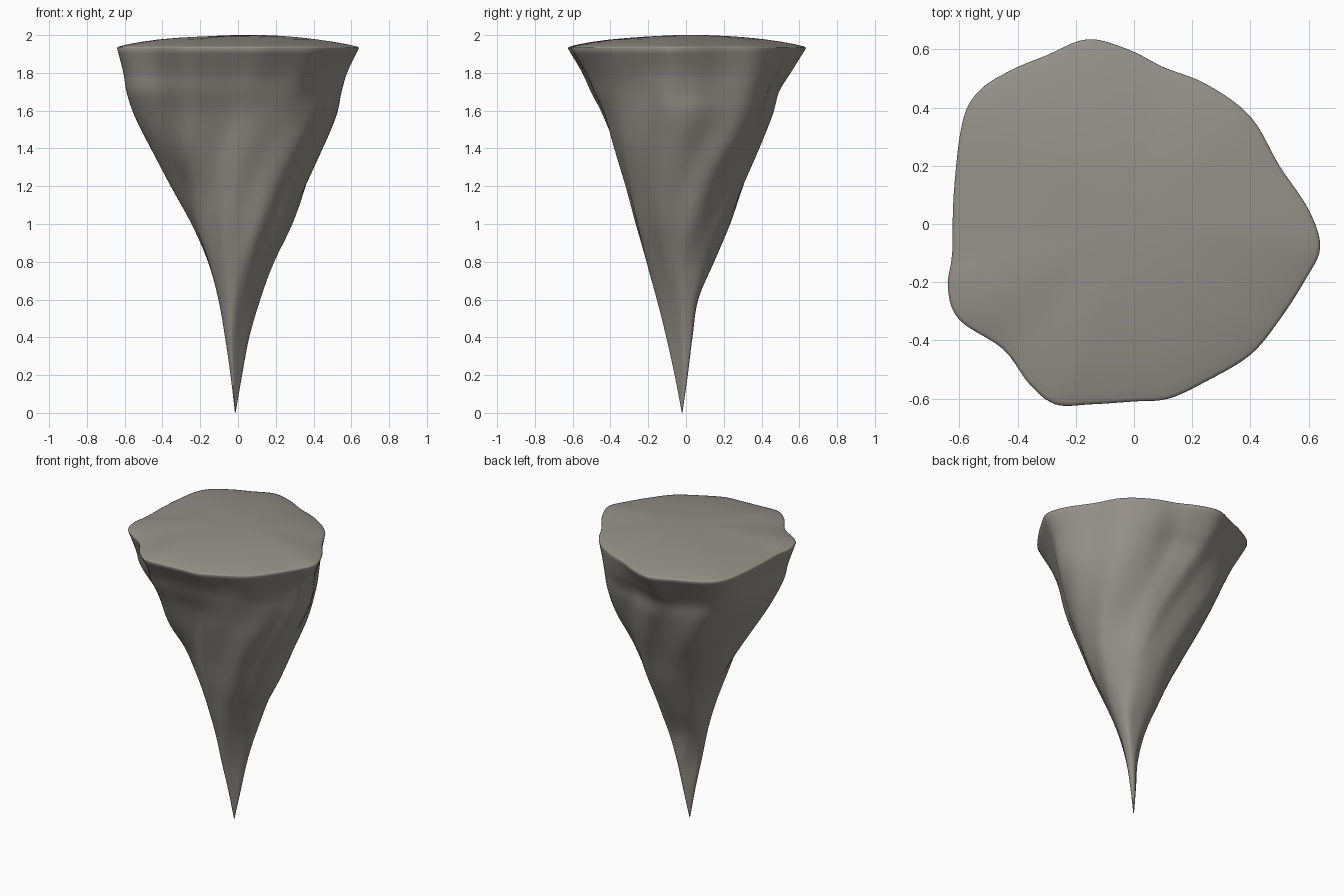
import bpy, bmesh, math
from mathutils import Vector

if "Cube" in bpy.data.objects:
    bpy.data.objects.remove(bpy.data.objects["Cube"])

# Rim outline seen from above, counter-clockwise
RIM = [(.64, -.08), (.6, .05), (.5, .2), (.4, .37), (.25, .48), (.1, .54), (-.02, .6),
       (-.16, .635), (-.3, .58), (-.42, .53), (-.53, .46), (-.59, .35), (-.62, .1),
       (-.625, -.1), (-.64, -.22), (-.6, -.33), (-.45, -.43), (-.36, -.55), (-.27, -.62),
       (-.15, -.62), (0, -.61), (.12, -.6), (.25, -.54), (.4, -.45), (.5, -.33), (.59, -.19)]

# Height, then low and high extents along x, y and the two diagonals
EXTENTS = [(0, -.016, -.013, -.022, -.019, -.026, -.023, -.006, -.002),
           (.2, -.04, .022, -.065, .01, -.065, .025, -.026, .01),
           (.4, -.07, .06, -.11, .035, -.11, .075, -.055, .02),
           (.6, -.105, .12, -.16, .065, -.15, .125, -.105, .07),
           (.8, -.16, .195, -.215, .15, -.205, .18, -.18, .165),
           (1, -.245, .295, -.27, .235, -.26, .255, -.27, .25),
           (1.2, -.35, .385, -.32, .305, -.33, .33, -.345, .35),
           (1.4, -.45, .47, -.38, .385, -.45, .425, -.415, .45),
           (1.58, -.55, .55, -.44, .455, -.53, .485, -.46, .52),
           (1.7, -.595, .565, -.5, .49, -.585, .51, -.49, .56),
           (1.8, -.61, .58, -.55, .555, -.61, .525, -.53, .61),
           (1.93, -.64, .64, -.635, .635, -.66, .545, -.6, .7)]
AXES = [Vector((1, 0)), Vector((0, 1)),
        Vector((1, 1)).normalized(), Vector((-1, 1)).normalized()]

STEPS = 5
RINGS_PER_SPAN = 5
ROUNDNESS = 8


def catmull(a, b, c, d, t):
    return 0.5 * (2 * b + (c - a) * t + (2 * a - 5 * b + 4 * c - d) * t * t
                  + (3 * b - a - 3 * c + d) * t ** 3)


def smooth(low, high, value):
    t = min(max((value - low) / (high - low), 0), 1)
    return t * t * (3 - 2 * t)


def closed_curve(points, steps):
    pts = [Vector(p) for p in points]
    n = len(pts)
    return [catmull(pts[i - 1], pts[i], pts[(i + 1) % n], pts[(i + 2) % n], k / steps)
            for i in range(n) for k in range(steps)]


def open_rows(rows, steps):
    vecs = [Vector(r) for r in rows]
    vecs = [2 * vecs[0] - vecs[1]] + vecs + [2 * vecs[-1] - vecs[-2]]
    out = [catmull(*vecs[i:i + 4], k / steps)
           for i in range(len(vecs) - 3) for k in range(steps)]
    return out + [vecs[-2]]


def centre_of(row):
    return Vector((row[1] + row[2], row[3] + row[4])) / 2


def hull_radius(row, direction):
    """Radius of a rounded polygon that touches the extents in a row."""
    centre = centre_of(row)
    total = 0
    for k, axis in enumerate(AXES):
        along = direction.dot(axis)
        offset = centre.dot(axis)
        reach = row[2 + 2 * k] - offset if along > 0 else offset - row[1 + 2 * k]
        total += (abs(along) / reach) ** ROUNDNESS
    return total ** (-1 / ROUNDNESS)


def section(row):
    """Rounded hull carrying the twisted rim lobes and slanting flutes."""
    z, centre = row[0], centre_of(row)
    twist = -math.radians(45) * (1 - smooth(.7, 1.85, z))
    lobes = smooth(.5, 1.9, z)
    flute = .025 * smooth(.6, 1, z) * (1 - smooth(1.4, 1.8, z))
    points = []
    for p in outline:
        rim_way = p.normalized()
        detail = p.length / hull_radius(EXTENTS[-1], rim_way)
        a = math.atan2(p.y, p.x)
        ridge = 1 + flute * (.5 + .5 * math.cos(a + .6)) * math.sin(9 * a)
        way = Vector((math.cos(a + twist), math.sin(a + twist)))
        points.append(centre + way * hull_radius(row, way) * detail ** lobes * ridge)
    return points


outline = closed_curve(RIM, STEPS)
bm = bmesh.new()
rings = []

# Tapering twisted body
for row in open_rows(EXTENTS, RINGS_PER_SPAN):
    rings.append([bm.verts.new((p.x, p.y, row[0])) for p in section(row)])

# Rounded rim and gently domed cap
for scale in (.995, .98, .95, .9, .8, .65, .5, .35, .2, .08):
    ring = []
    for p in outline:
        q = p * scale
        ripple = .004 * (1 - scale) * math.sin(7 * q.x + 4 * q.y)
        z = 1.935 + .065 * (1 - scale ** 2) ** .8
        ring.append(bm.verts.new((q.x, q.y, z + ripple)))
    rings.append(ring)

# Skin the rings and close both ends
n = len(outline)
for low, high in zip(rings, rings[1:]):
    for i in range(n):
        j = (i + 1) % n
        bm.faces.new((low[i], low[j], high[j], high[i]))
bm.faces.new(rings[-1])
bm.faces.new(list(reversed(rings[0])))

mesh = bpy.data.meshes.new("rock_spike")
bm.to_mesh(mesh)
bm.free()
rock = bpy.data.objects.new("rock_spike", mesh)
bpy.context.collection.objects.link(rock)

# Warm grey stone
stone = bpy.data.materials.new("warm_grey_stone")
stone.use_nodes = True
colour = (.3, .28, .25, 1)
stone.diffuse_color = colour
stone.node_tree.nodes["Principled BSDF"].inputs["Base Color"].default_value = colour
mesh.materials.append(stone)

bpy.context.view_layer.objects.active = rock
rock.select_set(True)
bpy.ops.object.shade_smooth_by_angle(angle=math.radians(110))
